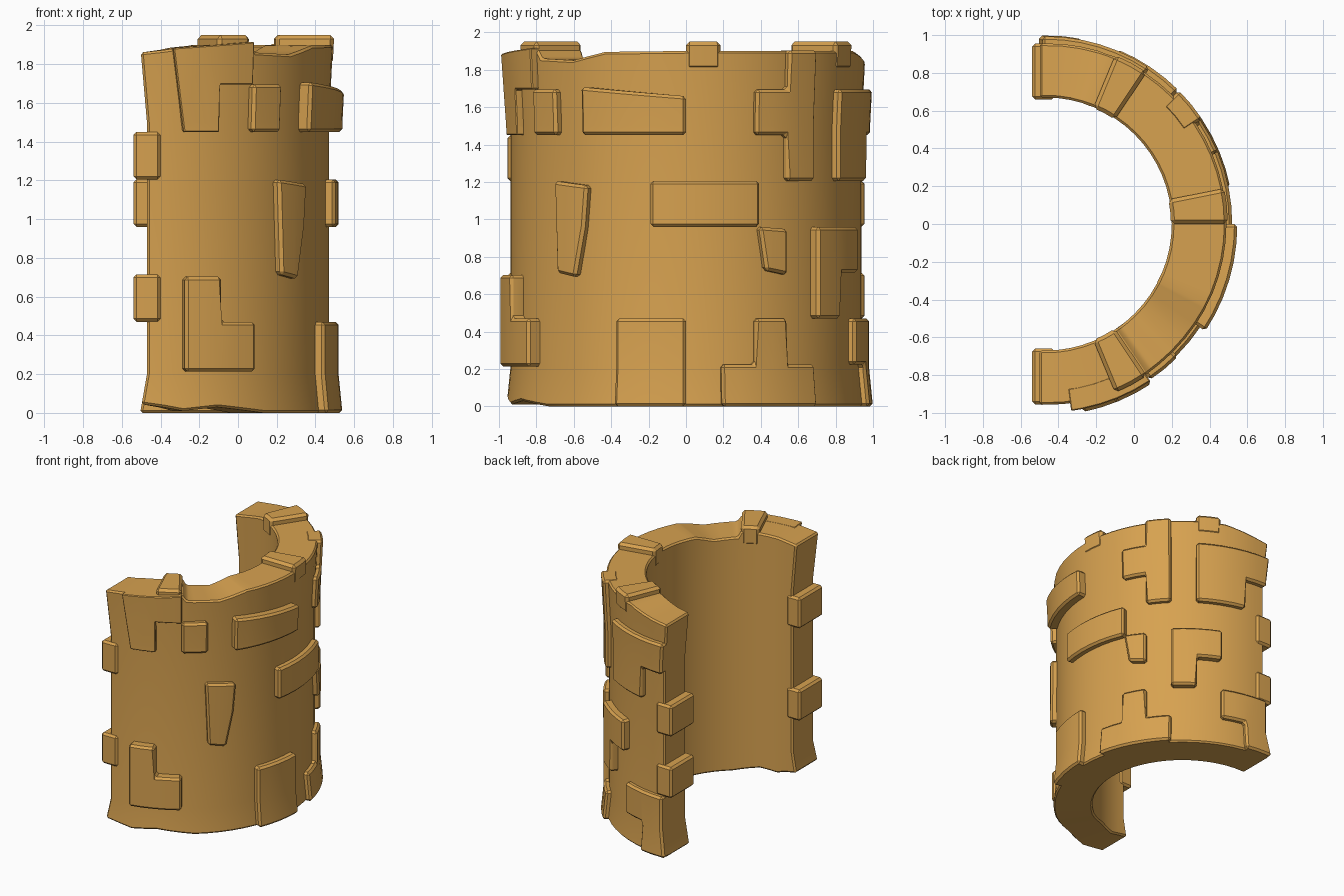
import bpy, bmesh, math
from mathutils import Vector

cube = bpy.data.objects.get("Cube")
if cube:
    bpy.data.objects.remove(cube)

# Single sandstone colour
sand = bpy.data.materials.new("sandstone")
sand.use_nodes = True
colour = (0.68, 0.36, 0.08, 1)
sand.diffuse_color = colour
sand.node_tree.nodes["Principled BSDF"].inputs["Base Color"].default_value = colour

CENTRE_X = -0.47
OUTER, INNER = 0.94, 0.67
COLUMNS = 16                      # brick columns around the half circle
STEP = math.pi / COLUMNS


def row(r):
    """Height of a brick course."""
    return max(0.0, 0.245 * r - 0.02)


def bend(col, z, r):
    """Wrap a flat (column, height, radius) point around the half circle."""
    c = min(max(col, 0), COLUMNS)
    angle = c * STEP - math.pi / 2
    flare = max(0, (z - 1.5) / 0.4, (0.2 - z) / 0.2)
    if r > 0.9:
        r += 0.02 * flare
    past_end = abs(col - c) * STEP * OUTER
    if c in (0, COLUMNS):
        past_end += 0.035 * flare
    return Vector((CENTRE_X + r * math.cos(angle) - past_end, r * math.sin(angle), z))


def curved_slab(name, outline, r_in, r_out, chamfer=0.016):
    """Extrude a (column, height) outline between two radii, then bend it."""
    bm = bmesh.new()
    face = bm.faces.new([bm.verts.new((c, z, r_in)) for c, z in outline])
    ext = bmesh.ops.extrude_face_region(bm, geom=[face], use_keep_orig=True)
    for v in ext["geom"]:
        if isinstance(v, bmesh.types.BMVert):
            v.co.z = r_out
    # Slice into strips so the slab follows the curve
    cuts = [((i / 2, 0, 0), (1, 0, 0)) for i in range(2 * COLUMNS + 1)]
    cuts += [((0, z, 0), (0, 1, 0)) for z in (0.2, 1.5)]
    for co, no in cuts:
        bmesh.ops.bisect_plane(bm, geom=bm.verts[:] + bm.edges[:] + bm.faces[:],
                               dist=0.0005, plane_co=co, plane_no=no)
    for v in bm.verts:
        v.co = bend(*v.co)
    bmesh.ops.recalc_face_normals(bm, faces=bm.faces[:])
    sharp = [e for e in bm.edges if e.is_manifold and e.calc_face_angle(0) > 0.7]
    bmesh.ops.bevel(bm, geom=sharp, offset=chamfer, segments=1,
                    affect='EDGES', clamp_overlap=True)
    mesh = bpy.data.meshes.new(name)
    bm.to_mesh(mesh)
    bm.free()
    mesh.shade_smooth()
    mesh.set_sharp_from_angle(angle=math.radians(28))
    mesh.materials.append(sand)
    obj = bpy.data.objects.new(name, mesh)
    bpy.context.collection.objects.link(obj)
    return obj


def box(c0, c1, r0, r1):
    return [(c0, r0), (c1, r0), (c1, r1), (c0, r1)]


# Main wall with a worn, uneven rim
rim = [(16, 1.84), (14.2, 1.9), (8, 1.9), (5.6, 1.895), (4.5, 1.85), (3.2, 1.86),
       (3, 1.91), (2, 1.9), (0.9, 1.885), (0, 1.86)]
foot = [(0, 0.045), (1, 0.01), (2, 0.03), (3.5, 0), (16, 0)]
curved_slab("wall", foot + rim, INNER, OUTER, 0.012)

# Raised bricks on the outer face: name, outer radius, outline in courses
bricks = [
    ("front_rim_brick", 0.98, [(1, 6), (2, 6), (2, 7), (3, 7), (3, 7.9), (0.7, 7.77)]),
    ("front_upper_brick", 0.985, box(3, 4, 6, 7)),
    ("front_lower_brick", 1.015, [(1, 0.95), (3, 0.95), (3, 2), (2, 2), (2, 2.95), (1, 2.95)]),
    ("leaning_brick", 0.985, [(4, 3), (4.7, 2.9), (5, 4), (5.1, 4.9), (3.9, 5)]),
    ("long_upper_brick", 1.01, [(5, 6), (8, 6), (8, 6.85), (6.5, 6.95), (5, 7.05)]),
    ("long_middle_brick", 0.99, box(7, 10.1, 4, 5)),
    ("hanging_brick", 0.985, [(10.3, 3.05), (11, 2.95), (11, 3.95), (10.1, 4)]),
    ("base_brick", 0.99, box(6, 8, 0, 2)),
    ("base_stepped_brick", 0.98, [(9, 0), (12, 0), (12, 1), (11, 1), (11, 2),
                                  (10, 2), (10, 1), (9, 1)]),
    ("tall_rim_brick", 0.98, [(11, 5), (12, 5), (12, 7.85), (11, 7.85), (11, 7),
                              (10, 7), (10, 6), (11, 6)]),
    ("back_middle_brick", 1.0, [(12, 2), (13, 2), (13, 3), (14, 3), (14, 4), (12, 4)]),
    ("back_upper_brick", 0.985, [(13, 5), (15, 5), (15, 6), (16, 6), (16, 7), (13, 7)]),
    ("back_base_brick", 0.98, [(14, 1), (15, 1), (15, 0), (16, 0), (16, 2), (14, 2)]),
]
for name, radius, outline in bricks:
    curved_slab(name, [(c, row(r)) for c, r in outline], 0.88, radius)

# Low merlons standing on the rim
for name, c in (("front_merlon", 2), ("middle_merlon", 8), ("back_merlon", 13)):
    curved_slab(name, box(c, c + 1, 1.8, 1.95), INNER - 0.005, OUTER + 0.005, 0.02)

# Toothed blocks sticking out of the two wall ends
for name, c, r in (("front_tooth_upper", 0, 5), ("front_tooth_lower", 0, 2),
                   ("back_tooth_upper", 16, 4), ("back_tooth_lower", 16, 2)):
    out = -0.38 if c == 0 else 0.38
    span = sorted((c + out, c - out))
    curved_slab(name, box(*span, row(r), row(r + 1)), INNER - 0.01, OUTER + 0.015)
